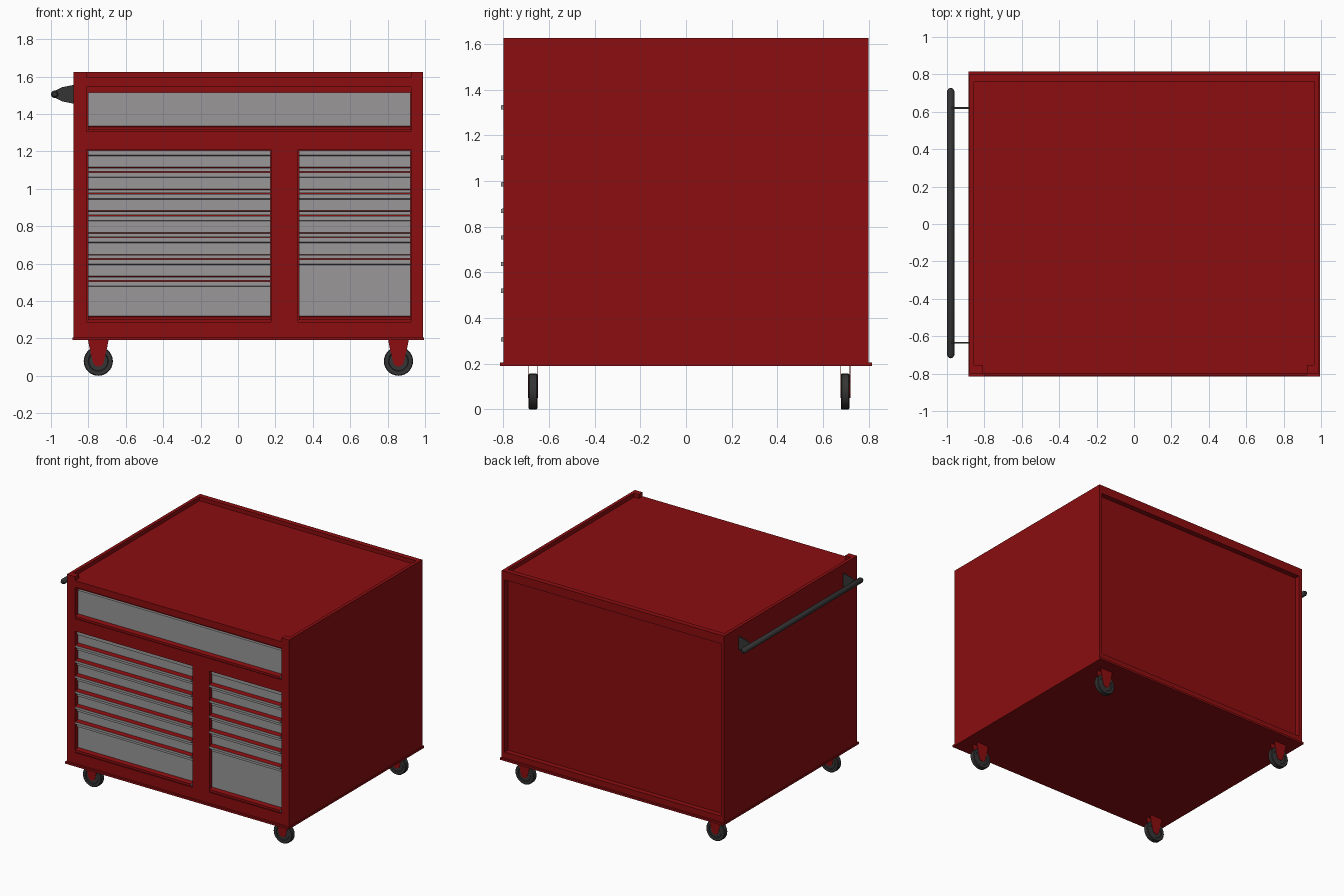
import bpy, bmesh, math
from mathutils import Matrix, Vector

if "Cube" in bpy.data.objects:
    bpy.data.objects.remove(bpy.data.objects["Cube"])


def material(name, rgb):
    m = bpy.data.materials.new(name)
    m.diffuse_color = (*rgb, 1)
    m.use_nodes = True
    m.node_tree.nodes["Principled BSDF"].inputs["Base Color"].default_value = m.diffuse_color
    return m


RED = material("red_paint", (0.26, 0.004, 0.005))
GRAY = material("drawer_gray", (0.32, 0.31, 0.31))
DARK = material("dark_rubber", (0.035, 0.035, 0.036))


def finish(name, bm, *mats):
    bmesh.ops.recalc_face_normals(bm, faces=bm.faces)
    me = bpy.data.meshes.new(name)
    bm.to_mesh(me)
    bm.free()
    for m in mats:
        me.materials.append(m)
    ob = bpy.data.objects.new(name, me)
    bpy.context.collection.objects.link(ob)
    return ob


def box(name, x, y, z, mat=RED):
    bm = bmesh.new()
    size = Vector((x[1] - x[0], y[1] - y[0], z[1] - z[0]))
    mid = Vector((sum(x) / 2, sum(y) / 2, sum(z) / 2))
    bmesh.ops.create_cube(bm, size=1, matrix=Matrix.Translation(mid) @ Matrix.Diagonal((*size, 1)))
    return finish(name, bm, mat)


def extrude(name, pts, to3d, a, b, mats, index=lambda i: 0):
    """Closed profile swept from a to b; index gives the material of each side."""
    bm = bmesh.new()
    r0 = [bm.verts.new(to3d(p, a)) for p in pts]
    r1 = [bm.verts.new(to3d(p, b)) for p in pts]
    n = len(pts)
    for i in range(n):
        j = (i + 1) % n
        bm.faces.new((r0[i], r0[j], r1[j], r1[i])).material_index = index(i)
    bm.faces.new(r0[::-1])
    bm.faces.new(r1)
    return finish(name, bm, *mats)


def smooth(ob):
    bpy.ops.object.select_all(action='DESELECT')
    ob.select_set(True)
    bpy.context.view_layer.objects.active = ob
    bpy.ops.object.shade_smooth_by_angle(angle=math.radians(35))


# cabinet body
L, R, IL, IR = -0.88, 0.99, -0.855, 0.965
BOT, TOP, FLOOR = 0.205, 1.625, 1.595
box("base_plate", (-0.885, 0.995), (-0.815, 0.815), (0.19, BOT))
box("cabinet_core", (IL, IR), (-0.755, 0.76), (BOT, FLOOR))
box("left_side", (L, IL), (-0.8, 0.8), (BOT, TOP))
box("right_side", (IR, R), (-0.8, 0.8), (BOT, TOP))
box("back_top_rail", (IL, IR), (0.76, 0.8), (1.56, TOP))
box("back_bottom_rail", (IL, IR), (0.76, 0.8), (BOT, 0.25))

# front frame
FY = (-0.8, -0.755)
box("front_left_stile", (IL, -0.81), FY, (BOT, TOP))
box("front_right_stile", (0.925, IR), FY, (BOT, TOP))
box("front_top_rail", (-0.81, 0.925), FY, (1.545, FLOOR))
box("front_middle_rail", (-0.81, 0.925), FY, (1.21, 1.305))
box("front_bottom_rail", (-0.81, 0.925), FY, (BOT, 0.287))
box("front_divider", (0.177, 0.322), FY, (0.287, 1.21))


# drawers: raised top strip, flat panel, red-topped pull lip at the bottom
def drawer(name, x0, x1, zt, zb, strip=True, red_lip=False):
    pts = [(-0.75, zt)]
    if strip:
        pts += [(-0.785, zt), (-0.785, zt - 0.024), (-0.775, zt - 0.028)]
    else:
        pts += [(-0.775, zt)]
    k = len(pts)
    pts += [(-0.775, zb + 0.028), (-0.811, zb + 0.023), (-0.811, zb + 0.005), (-0.75, zb + 0.005)]
    red = {k, k + 1} if red_lip else {k}
    extrude(name, pts, lambda p, x: (x, p[0], p[1]), x0, x1, (GRAY, RED),
            lambda i: 1 if i in red else 0)


PITCH = 0.1165
for side, x0, x1 in (("left", -0.803, 0.173), ("right", 0.326, 0.921)):
    z = 1.204
    for i in range(6 if side == "left" else 5):
        drawer(f"{side}_drawer_{i + 1}", x0, x1, z, z - PITCH)
        z -= PITCH
    drawer(f"{side}_bottom_drawer", x0, x1, z, 0.292, red_lip=True)
drawer("wide_top_drawer", -0.803, 0.921, 1.515, 1.308, strip=False, red_lip=True)

# side push handle
for name, y in (("rear", 0.62), ("front", -0.635)):
    extrude(f"{name}_handle_bracket",
            [(L, 1.455), (L, 1.555), (-0.94, 1.543), (-0.98, 1.523), (-0.98, 1.487), (-0.94, 1.467)],
            lambda p, y: (p[0], y, p[1]), y - 0.005, y + 0.005, (DARK,))


def lathe(name, prof, centre, seg, mat):
    """Spin (radius, y) points around the y axis."""
    bm = bmesh.new()
    vs = [bm.verts.new((r, y, 0)) for r, y in prof]
    es = [bm.edges.new(e) for e in zip(vs, vs[1:])]
    bmesh.ops.spin(bm, geom=vs + es, cent=(0, 0, 0), axis=(0, 1, 0),
                   angle=2 * math.pi, steps=seg)
    bmesh.ops.remove_doubles(bm, verts=bm.verts, dist=1e-5)
    bmesh.ops.translate(bm, verts=bm.verts, vec=centre)
    ob = finish(name, bm, mat)
    smooth(ob)
    return ob


h = 0.723
lathe("push_handle_bar", [(0, -h), (0.012, -h + 0.004), (0.02, -h + 0.018),
                          (0.02, h - 0.018), (0.012, h - 0.004), (0, h)],
      (-0.98, 0.005, 1.505), 16, DARK)

# casters: wheel with sunken hub between two thin fork plates
w = 0.019
wheel = [(0, -w + 0.004), (0.05, -w + 0.004), (0.054, -w), (0.074, -w), (0.078, -w + 0.004)]
wheel += [(r, -y) for r, y in reversed(wheel)]
fork = [(-0.055, 0.192), (0.055, 0.192), (0.048, 0.155)]
fork += [(0.03 * math.cos(a), 0.08 - 0.03 * math.sin(a))
         for a in (math.pi * i / 8 for i in range(9))]
fork += [(-0.048, 0.155)]
for sx, cx in (("left", -0.747), ("right", 0.858)):
    for sy, cy in (("front", -0.67), ("back", 0.697)):
        lathe(f"{sy}_{sx}_wheel", wheel, (cx, cy, 0.078), 28, DARK)
        for tag, d in (("outer", -0.021), ("inner", 0.021)):
            extrude(f"{sy}_{sx}_fork_{tag}", fork,
                    lambda p, y: (cx + p[0], y, p[1]), cy + d - 0.0015, cy + d + 0.0015, (RED,))
